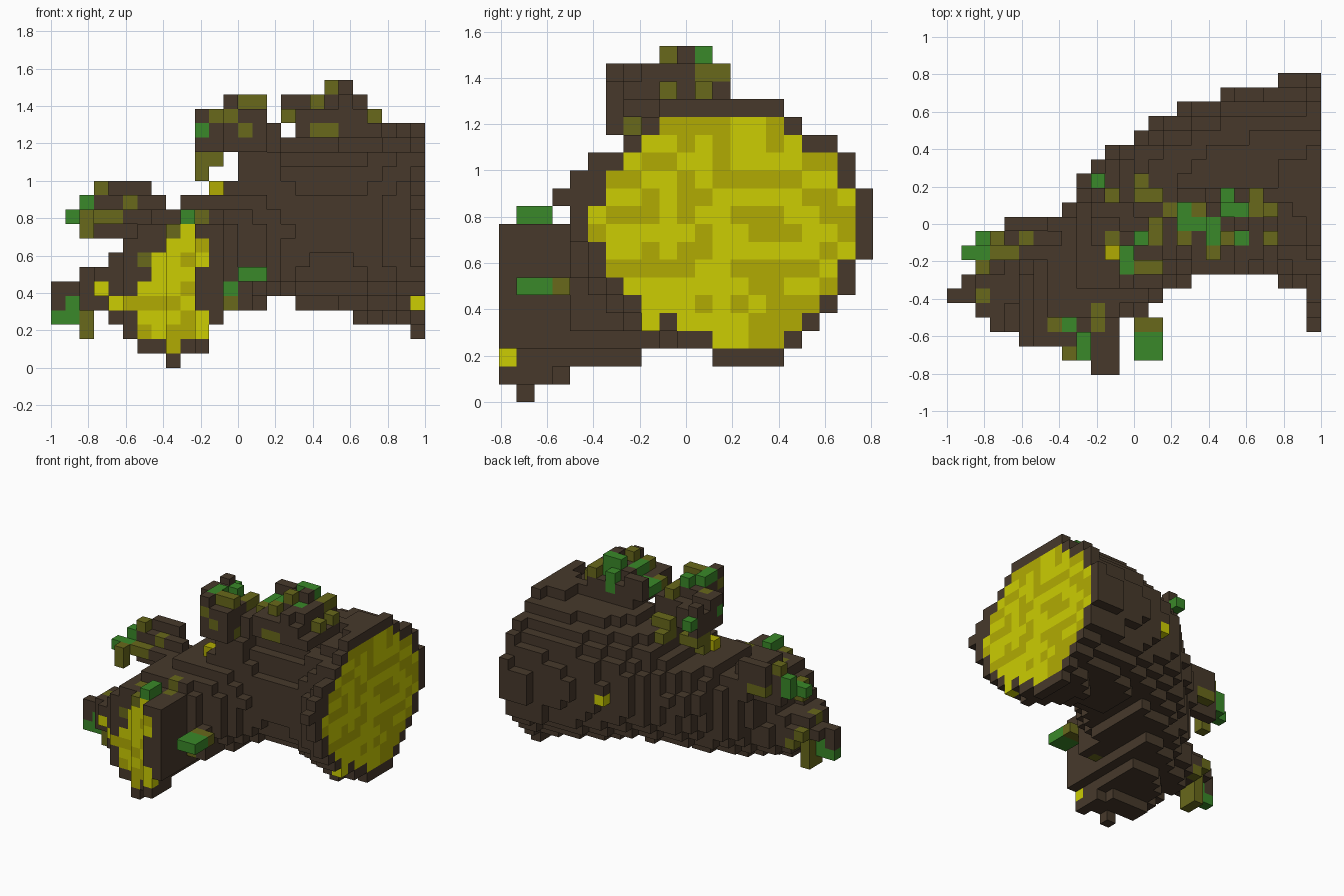
import bpy, bmesh, random
from mathutils import Vector

random.seed(4)
if "Cube" in bpy.data.objects:
    bpy.data.objects.remove(bpy.data.objects["Cube"])

V = 1 / 13                      # size of one block
NX, NY, NZ = 26, 21, 20         # blocks along each axis
BARK, LIGHT, DARK, OLIVE, GREEN = range(5)


def material(name, rgb):
    lin = [(c / 255 / 12.92) if c < 11 else ((c / 255 + 0.055) / 1.055) ** 2.4 for c in rgb]
    m = bpy.data.materials.new(name)
    m.use_nodes = True
    m.diffuse_color = (*lin, 1)
    m.node_tree.nodes["Principled BSDF"].inputs["Base Color"].default_value = (*lin, 1)
    return m


MATS = [material("bark brown", (71, 57, 43)),
        material("cut wood yellow", (204, 205, 2)),
        material("cut wood dark yellow", (177, 171, 2)),
        material("moss olive", (104, 104, 27)),
        material("moss green", (58, 137, 41))]

parts = {}                      # part name -> {(i, j, k): colour}
used = set()


def put(part, cell, colour):
    """Place one block, or recolour it where a block already stands."""
    if cell in used:
        for cells in parts.values():
            if cell in cells:
                cells[cell] = colour
        return
    parts.setdefault(part, {})[cell] = colour
    used.add(cell)


def box(part, colour, i, j, k):
    """Fill inclusive ranges of blocks."""
    for a in range(i[0], i[1] + 1):
        for b in range(j[0], j[1] + 1):
            for c in range(k[0], k[1] + 1):
                put(part, (a, b, c), colour)


def tube(part, colour, path, keep=lambda i, j, k: True):
    """Fill the blocks inside a tapering tube along x, y, z, radius points."""
    samples = []
    for a, b in zip(path, path[1:]):
        for s in range(9):
            p = [u + (w - u) * s / 8 for u, w in zip(a, b)]
            samples.append((Vector(p[:3]), p[3]))
    for i in range(NX):
        for j in range(NY):
            for k in range(NZ):
                if (i, j, k) in used or not keep(i, j, k):
                    continue
                c = Vector(((i - 12.5) * V, (j - 10) * V, (k + 0.5) * V))
                if any((c - p).length_squared < r * r for p, r in samples):
                    put(part, (i, j, k), colour)


def paint_front(i, k, colour):
    """Recolour the foremost block of a column."""
    col = [j for j in range(NY) if (i, j, k) in used]
    if col:
        put("", (i, min(col), k), colour)


def paint_top(colour, *columns):
    """Recolour the highest block of each column."""
    for i, j in columns:
        col = [k for k in range(NZ) if (i, j, k) in used]
        if col:
            put("", (i, j, max(col)), colour)


# Large sawn end: bark rim rows (first, last) from the bottom up, wood inside
rim = [(12, 15), (10, 16), (8, 17), (7, 18), (6, 19), (5, 19), (5, 20), (4, 20),
       (4, 20), (3, 20), (4, 19), (5, 19), (7, 18), (8, 16), (9, 15)]
wood = [(12, 15), (10, 16), (8, 17), (7, 18), (6, 18), (6, 19), (5, 19), (5, 19),
        (6, 19), (6, 18), (7, 18), (8, 16), (9, 15)]
for n, (a, b) in enumerate(rim):
    box("large_end", BARK, (25, 25), (a, b), (n + 2, n + 2))
for n, (a, b) in enumerate(wood):
    box("large_end", LIGHT, (25, 25), (a, b), (n + 3, n + 3))
put("large_end", (25, 9, 4), BARK)

# Darker grain patches: height, first, last
grain = [(15, 9, 12), (15, 15, 15), (14, 10, 10), (14, 12, 12), (14, 15, 15), (13, 8, 9),
         (13, 12, 12), (13, 17, 18), (12, 6, 7), (12, 10, 10), (12, 12, 16), (11, 8, 8),
         (11, 10, 11), (11, 17, 18), (10, 6, 8), (10, 10, 10), (10, 13, 15), (10, 18, 19),
         (9, 5, 5), (9, 11, 11), (9, 14, 16), (9, 19, 19), (8, 8, 8), (8, 10, 11),
         (8, 18, 18), (7, 6, 10), (7, 13, 17), (6, 14, 15), (6, 18, 18), (5, 11, 11),
         (5, 13, 13), (5, 15, 17), (4, 14, 16), (3, 14, 15)]
for k, a, b in grain:
    box("large_end", DARK, (25, 25), (a, b), (k, k))


# Curved trunk: slanted cut at the small end, stepped bend, underside and back
def trunk_limit(i, j, k):
    inner = (11, 11, 11, 11, 12, 14, 16)
    low = max(4 if i > 11 else 3 if i > 10 else 0, 5 if i in (15, 16) else 0,
              3 if j > 7 else 2 if j > 3 else 0) if i < 21 else 2
    high = 9 if j < 4 else 10 if i < 9 else 11 if i < 12 else 12 if i == 12 else 16
    return (i < 25 and low <= k <= high and j >= round((11 - i) * 0.375)
            and (j > 6 or i <= inner[j] or i >= 29 - j))


tube("trunk", BARK, [(1.05, .17, .75, .57), (.8, .22, .76, .51), (.55, .23, .77, .475),
                     (.3, .17, .77, .435), (.05, .02, .69, .39), (-.17, -.2, .56, .36),
                     (-.3, -.42, .49, .36), (-.38, -.68, .42, .36), (-.44, -.9, .40, .36)],
     trunk_limit)
box("trunk", BARK, (23, 24), (20, 20), (8, 10))
box("trunk", BARK, (22, 24), (19, 19), (6, 12))
box("trunk", BARK, (10, 11), (0, 1), (3, 9))
box("trunk", BARK, (10, 10), (0, 2), (1, 2))
box("trunk", BARK, (8, 8), (1, 1), (0, 1))

# Wood on the small sawn end
small = [(8, 8), (6, 10), (6, 10), (5, 9), (6, 9), (7, 9), (7, 10), (8, 10), (9, 9)]
for n, (a, b) in enumerate(small):
    for i in range(a, b + 1):
        paint_front(i, n + 1, DARK if random.random() < 0.3 else LIGHT)

# Lone wood knots on the back and under the large end
back = max(j for j in range(NY) if (16, j, 9) in used)
put("trunk", (16, back, 9), LIGHT)
paint_front(25, 4, LIGHT)

# Low side branch with a mossy tip
tube("low_branch", BARK, [(-.5, -.33, .4, .2), (-.7, -.35, .4, .13), (-.82, -.36, .42, .1)])
box("low_branch", BARK, (0, 1), (5, 5), (5, 5))
box("low_branch", BARK, (2, 3), (4, 6), (4, 6))
box("low_branch", GREEN, (0, 1), (5, 5), (3, 3))
put("low_branch", (1, 5, 4), GREEN)
put("low_branch", (0, 5, 4), BARK)
box("low_branch", OLIVE, (2, 2), (5, 6), (2, 4))
put("low_branch", (2, 7, 5), OLIVE)
put("low_branch", (2, 5, 6), OLIVE)
put("low_branch", (3, 7, 4), OLIVE)
put("low_branch", (3, 3, 5), LIGHT)
put("low_branch", (3, 3, 6), BARK)
box("low_branch", LIGHT, (4, 5), (3, 3), (4, 4))

# High side branch
tube("high_branch", BARK, [(-.3, -.12, .7, .16), (-.42, -.08, .74, .13), (-.5, -.06, .8, .1)])
box("high_branch", BARK, (3, 7), (9, 9), (10, 11))
box("high_branch", BARK, (3, 7), (8, 8), (10, 10))
box("high_branch", BARK, (3, 6), (9, 9), (9, 9))
box("high_branch", BARK, (4, 6), (10, 10), (10, 12))
put("high_branch", (3, 9, 12), OLIVE)
box("high_branch", OLIVE, (3, 4), (8, 8), (10, 10))
box("high_branch", OLIVE, (2, 2), (7, 7), (9, 10))
box("high_branch", GREEN, (1, 2), (8, 8), (10, 10))
box("high_branch", GREEN, (2, 2), (9, 9), (10, 11))
box("high_branch", OLIVE, (4, 5), (10, 10), (10, 10))
paint_top(OLIVE, (5, 9))

# Hooked branch on top
box("hook_branch", BARK, (13, 15), (7, 10), (13, 14))
box("hook_branch", BARK, (15, 15), (8, 10), (15, 16))
box("hook_branch", BARK, (13, 14), (6, 10), (15, 16))
box("hook_branch", BARK, (12, 14), (6, 9), (17, 17))
box("hook_branch", BARK, (12, 12), (6, 9), (15, 16))
put("hook_branch", (12, 6, 18), BARK)
box("hook_branch", GREEN, (12, 12), (7, 8), (18, 18))
box("hook_branch", OLIVE, (13, 14), (7, 7), (18, 18))
box("hook_branch", BARK, (10, 12), (9, 11), (15, 16))
box("hook_branch", BARK, (10, 11), (9, 10), (17, 17))
box("hook_branch", BARK, (10, 10), (12, 12), (15, 17))
box("hook_branch", OLIVE, (10, 11), (11, 12), (14, 14))
put("hook_branch", (10, 11, 13), OLIVE)
put("hook_branch", (10, 13, 16), GREEN)
put("hook_branch", (10, 9, 16), GREEN)
put("hook_branch", (11, 9, 17), OLIVE)
put("hook_branch", (12, 6, 17), OLIVE)
put("hook_branch", (13, 6, 16), OLIVE)
put("hook_branch", (14, 7, 15), OLIVE)
put("hook_branch", (13, 9, 18), GREEN)
box("hook_branch", OLIVE, (14, 14), (9, 10), (17, 17))
box("hook_branch", OLIVE, (13, 14), (12, 12), (14, 15))
put("hook_branch", (13, 13, 14), OLIVE)
put("hook_branch", (11, 8, 12), DARK)

# Mossy stump on the crown of the trunk
box("crown_stump", BARK, (17, 22), (7, 12), (16, 16))
box("crown_stump", BARK, (17, 21), (7, 12), (17, 17))
box("crown_stump", BARK, (18, 20), (9, 11), (18, 18))
box("crown_stump", BARK, (20, 21), (8, 10), (18, 18))
box("crown_stump", BARK, (16, 17), (12, 12), (17, 18))
box("crown_stump", BARK, (20, 20), (10, 10), (19, 19))
put("crown_stump", (20, 7, 18), BARK)
put("crown_stump", (19, 9, 19), OLIVE)
box("crown_stump", GREEN, (19, 20), (11, 11), (18, 19))
box("crown_stump", GREEN, (16, 17), (10, 11), (17, 17))
box("crown_stump", GREEN, (18, 18), (9, 10), (18, 18))
put("crown_stump", (16, 9, 17), OLIVE)
put("crown_stump", (18, 8, 18), OLIVE)
box("crown_stump", GREEN, (19, 19), (12, 12), (17, 18))
box("crown_stump", OLIVE, (21, 21), (11, 12), (18, 18))
put("crown_stump", (22, 11, 17), OLIVE)
put("crown_stump", (22, 9, 17), OLIVE)
box("crown_stump", OLIVE, (18, 19), (7, 7), (16, 16))
paint_top(OLIVE, (15, 11), (17, 11))
paint_top(GREEN, (20, 9))

# Mossy twig on the inner side of the bend
box("side_twig", BARK, (11, 13), (4, 4), (4, 6))
box("side_twig", OLIVE, (13, 14), (3, 3), (6, 6))
box("side_twig", GREEN, (13, 14), (1, 2), (6, 6))
paint_front(12, 5, GREEN)
paint_front(12, 4, OLIVE)

# Moss over the small end
box("end_moss", BARK, (8, 9), (2, 5), (9, 9))
box("end_moss", GREEN, (9, 9), (1, 2), (10, 10))
box("end_moss", OLIVE, (10, 10), (3, 4), (9, 9))
put("end_moss", (6, 2, 7), OLIVE)
paint_top(OLIVE, (7, 3), (8, 1), (10, 4))
paint_top(GREEN, (8, 3))

# Turn every part into a mesh of its exposed block faces
FACES = {(1, 0, 0): ((1, 0, 0), (1, 1, 0), (1, 1, 1), (1, 0, 1)),
         (-1, 0, 0): ((0, 0, 0), (0, 0, 1), (0, 1, 1), (0, 1, 0)),
         (0, 1, 0): ((0, 1, 0), (0, 1, 1), (1, 1, 1), (1, 1, 0)),
         (0, -1, 0): ((0, 0, 0), (1, 0, 0), (1, 0, 1), (0, 0, 1)),
         (0, 0, 1): ((0, 0, 1), (1, 0, 1), (1, 1, 1), (0, 1, 1)),
         (0, 0, -1): ((0, 0, 0), (0, 1, 0), (1, 1, 0), (1, 0, 0))}
for name, cells in parts.items():
    bm = bmesh.new()
    verts = {}
    for cell, colour in cells.items():
        for d, corners in FACES.items():
            if tuple(a + b for a, b in zip(cell, d)) in used:
                continue
            loop = []
            for q in corners:
                key = tuple(a + b for a, b in zip(cell, q))
                if key not in verts:
                    verts[key] = bm.verts.new(((key[0] - NX / 2) * V, (key[1] - NY / 2) * V, key[2] * V))
                loop.append(verts[key])
            bm.faces.new(loop).material_index = colour
    mesh = bpy.data.meshes.new(name)
    bm.to_mesh(mesh)
    bm.free()
    for m in MATS:
        mesh.materials.append(m)
    bpy.context.collection.objects.link(bpy.data.objects.new(name, mesh))
